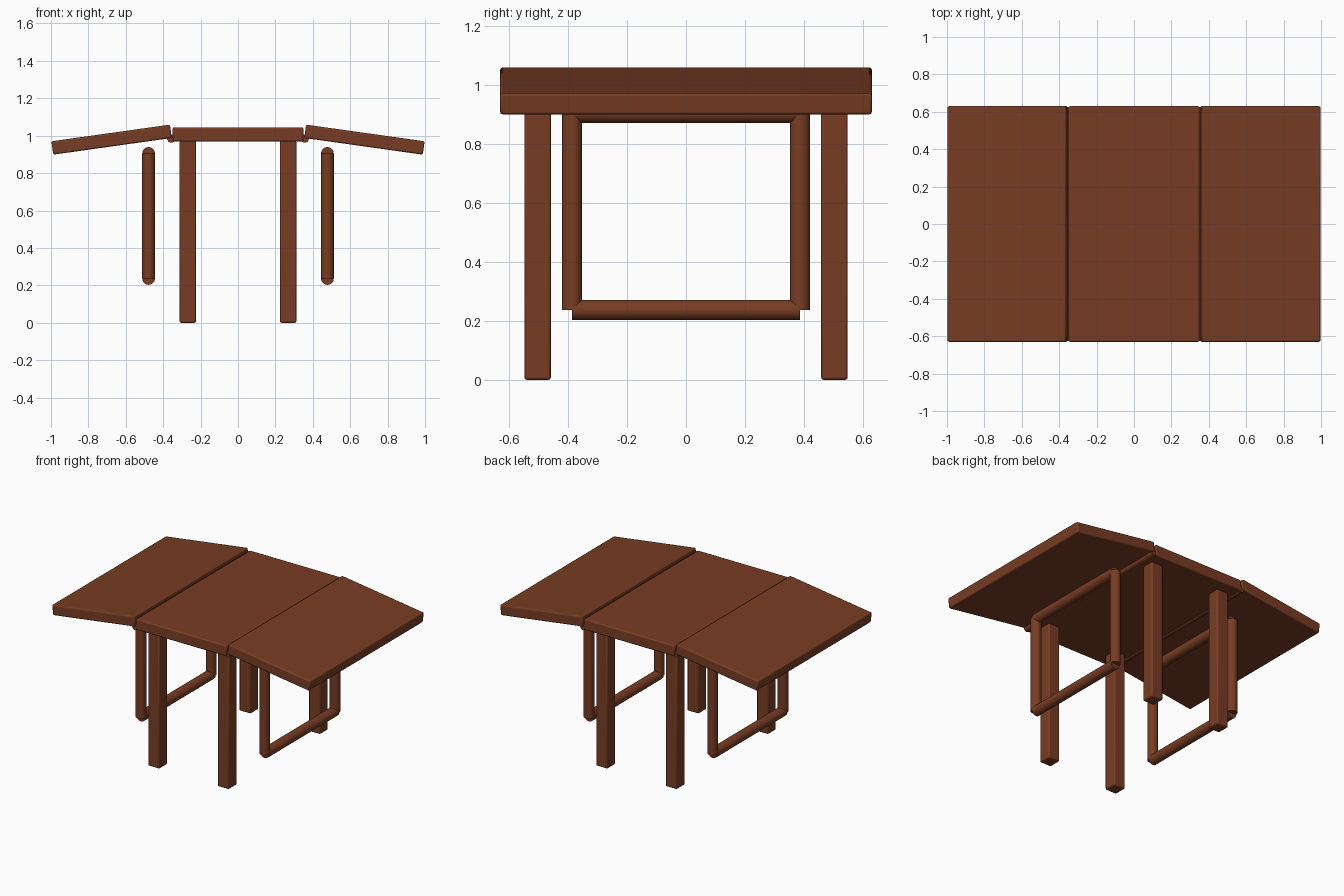
import bpy
import math

if "Cube" in bpy.data.objects:
    bpy.data.objects.remove(bpy.data.objects["Cube"], do_unlink=True)

wood = bpy.data.materials.new("brown_wood")
wood.use_nodes = True
colour = (0.19, 0.046, 0.017, 1)
wood.diffuse_color = colour
wood.node_tree.nodes["Principled BSDF"].inputs["Base Color"].default_value = colour


def finish(name):
    obj = bpy.context.object
    obj.name = name
    obj.data.materials.append(wood)
    bpy.ops.object.shade_smooth_by_angle(angle=math.radians(35))
    return obj


def board(name, centre, size, tilt=0.0, bevel=0.008):
    """Box with softly rounded edges, tilted about the y axis."""
    bpy.ops.mesh.primitive_cube_add(size=1, location=centre)
    obj = bpy.context.object
    obj.scale = size
    bpy.ops.object.transform_apply(location=False, rotation=False, scale=True)
    obj.rotation_euler.y = tilt
    mod = obj.modifiers.new("rounded_edges", "BEVEL")
    mod.width = bevel
    mod.segments = 2
    return finish(name)


def rod(name, centre, length, radius, along_y=False):
    """Round bar, upright or running front to back."""
    bpy.ops.mesh.primitive_cylinder_add(
        vertices=32, radius=radius, depth=length, location=centre,
        rotation=(math.pi / 2 if along_y else 0, 0, 0))
    return finish(name)


# Fixed middle of the table top
board("centre_top", (0, 0, 1.007), (0.7, 1.26, 0.076))

for side, s in (("left", 1), ("right", -1)):
    # Sloping drop leaf and its hinge bar
    board(f"{side}_leaf", (s * 0.676, 0, 0.979), (0.64, 1.26, 0.072),
          tilt=s * math.radians(8))
    rod(f"{side}_hinge", (s * 0.357, 0, 0.985), 1.25, 0.022, along_y=True)

    # Legs and the uprights of the swing frame
    for end, e in (("front", -1), ("back", 1)):
        board(f"{end}_{side}_leg", (s * 0.268, e * 0.503, 0.487),
              (0.088, 0.09, 0.974))
        rod(f"{end}_{side}_frame_post", (s * 0.478, e * 0.387, 0.571),
            0.668, 0.034)

    # Horizontal rails of the swing frame
    for level, z in (("lower", 0.237), ("upper", 0.905)):
        rod(f"{side}_{level}_frame_rail", (s * 0.478, 0, z), 0.774, 0.034,
            along_y=True)
